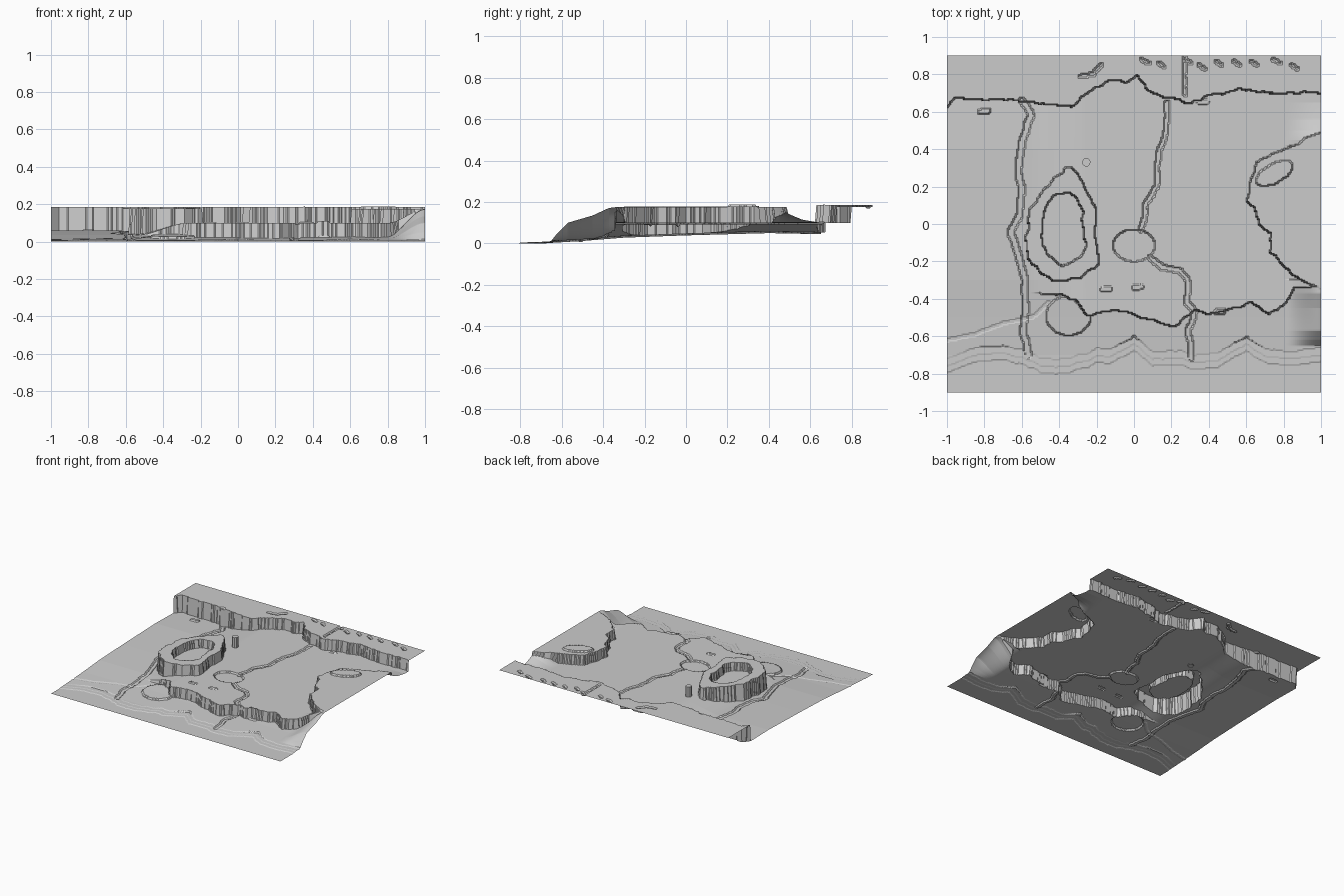
import bpy, bmesh, math
from mathutils import Vector, noise

NX, NY = 280, 252
DX, DY = 2.0 / NX, 1.8 / NY


def lerp(pts, t):
    # piecewise-linear profile lookup
    if t <= pts[0][0]:
        return pts[0][1]
    for (a, va), (b, vb) in zip(pts, pts[1:]):
        if t <= b:
            return va + (vb - va) * (t - a) / (b - a)
    return pts[-1][1]


def smooth(a, b, t):
    t = max(0.0, min(1.0, (t - a) / (b - a)))
    return t * t * (3 - 2 * t)


# Cliff outlines: y as a function of x
BACK = [(-1, .62), (-.96, .68), (-.83, .66), (-.74, .67), (-.6, .66), (-.5, .64), (-.32, .63),
        (-.26, .70), (-.12, .77), (-.04, .76), (.02, .79), (.08, .71), (.2, .67), (.3, .65),
        (.42, .69), (.55, .72), (.7, .70), (1, .70)]
FRONT = [(-.5, -.37), (-.4, -.38), (-.32, -.40), (-.25, -.49), (-.1, -.46), (-.03, -.47),
         (.07, -.51), (.22, -.55), (.27, -.50), (.33, -.46), (.4, -.48), (.5, -.46), (.63, -.42),
         (.72, -.48), (.8, -.44), (.86, -.34), (1, -.33)]
SHORE = [(-1, -.72), (-.85, -.66), (-.7, -.65), (-.6, -.67), (-.5, -.72), (-.35, -.72), (-.2, -.67),
         (-.1, -.66), (0, -.60), (.1, -.68), (.25, -.68), (.33, -.70), (.45, -.69), (.6, -.60),
         (.7, -.67), (.85, -.68), (1, -.66)]
# Right mesa edge: x as a function of y
MESA = [(-.34, .98), (-.28, .86), (-.22, .80), (-.15, .73), (-.05, .73), (0, .67), (.08, .65), (.12, .61),
        (.22, .62), (.33, .66), (.38, .75), (.42, .86), (.46, .92), (.49, 1.0)]
# Ring radius by angle (degrees), outer and inner
RC = (-.37, -.03)
OUTER = [(-180, .20), (-135, .25), (-100, .28), (-75, .27), (-45, .25), (-20, .17), (0, .16), (30, .19),
         (60, .23), (85, .34), (105, .26), (135, .22), (180, .20)]
INNER = [(-180, .115), (-130, .15), (-95, .19), (-60, .17), (-20, .11), (10, .09), (45, .13), (80, .20),
         (110, .19), (150, .13), (180, .115)]
# Ground profiles by y
PLAIN = [(-.7, .008), (-.5, .02), (-.3, .036), (.0, .047), (.4, .058), (.7, .052)]
RIGHT = [(-.66, .0), (-.62, .05), (-.57, .10), (-.45, .135), (-.37, .172), (-.3, .175),
         (.45, .175), (.5, .14), (.56, .115), (.65, .10)]


def height(x, y, back, front, shore):
    j1 = noise.noise(Vector((x * 22, y * 22, 0))) * .014
    j2 = noise.noise(Vector((x * 22, y * 22, 7))) * .014
    # sea, beach and back plateau
    if y < shore - .075:
        return 0.0
    if y < shore - .04:
        return .004
    if y > back + j1:
        return .185
    # low plain rising to the middle plateau
    low = lerp(PLAIN, y) if y > shore else .006
    h = low
    if y > front + j1 * .8 and x > -.6:
        h = low + (.10 - low) * smooth(-.56, -.26, x)
    # low ledge
    if ((x + .35) / .12) ** 2 + ((y + .49) / .105) ** 2 < 1 and y < front:
        h = max(h, low + .012)
    # right mesa and the ramps at its ends
    if -.345 < y < .49 and x > lerp(MESA, y) + j2:
        h = .175
        if ((x - .75) / .1) ** 2 + ((y - .27 - (x - .75) * .4) / .055) ** 2 < 1 + j1 * 15:
            h = .187
    elif x > .76 and (-.66 < y < -.3 or .42 < y < .66):
        h = max(h, h + (lerp(RIGHT, y) - h) * smooth(.80, 1.0, x))
    # ring mesa with basin
    dx, dy = x - RC[0], y - RC[1]
    r = math.hypot(dx, dy)
    if r < .4:
        a = math.degrees(math.atan2(dy, dx))
        if r < lerp(OUTER, a) + j1:
            h = .178 if r > lerp(INNER, a) + j2 else .115
    # lake
    if (x / .112) ** 2 + ((y + .115) / .086) ** 2 < 1:
        h = .088
    return h


# Height field
H = []
for i in range(NX + 1):
    x = -1 + i * DX
    b, f, s = lerp(BACK, x), lerp(FRONT, x), lerp(SHORE, x)
    s += noise.noise(Vector((x * 18, 3, 0))) * .012
    H.append([height(x, -.9 + j * DY, b, f, s) for j in range(NY + 1)])


def carve(path, width, depth):
    # lower (or raise) a band of ground along a path
    seen = set()
    for (x0, y0), (x1, y1) in zip(path, path[1:]):
        n = max(2, int(math.hypot(x1 - x0, y1 - y0) / .004))
        for k in range(n + 1):
            x, y = x0 + (x1 - x0) * k / n, y0 + (y1 - y0) * k / n
            x += noise.noise(Vector((x * 15, y * 15, 2))) * .012
            ci, cj, m = round((x + 1) / DX), round((y + .9) / DY), int(width / DX) + 1
            for i in range(max(0, ci - m), min(NX, ci + m) + 1):
                for j in range(max(0, cj - m), min(NY, cj + m) + 1):
                    if math.hypot(-1 + i * DX - x, -.9 + j * DY - y) < width:
                        seen.add((i, j))
    for i, j in seen:
        H[i][j] = max(0.0, H[i][j] - depth)


# Streams
carve([(.27, .9), (.27, .78), (.27, .69)], .009, .008)
carve([(.18, .65), (.17, .5), (.13, .38), (.12, .2), (.07, .12), (.04, -.03)], .013, .008)
carve([(.09, -.18), (.15, -.23), (.25, -.25), (.3, -.33), (.28, -.42), (.32, -.47), (.29, -.58), (.31, -.72)], .014, .008)
carve([(-.6, .66), (-.55, .58), (-.6, .42), (-.62, .3), (-.6, .2), (-.61, .05), (-.66, -.04),
       (-.62, -.17), (-.58, -.3), (-.58, -.45), (-.59, -.6), (-.56, -.7)], .017, .008)
carve([(-1, -.62), (-.85, -.59), (-.7, -.53), (-.55, -.5), (-.45, -.42)], .01, .004)
# Gullies on the back plateau
for gx, gy in ((.06, .87), (.15, .85), (.29, .87), (.36, .84), (.45, .86), (.55, .86), (.64, .86), (.76, .87), (.86, .84)):
    carve([(gx - .015, gy + .01), (gx + .015, gy - .01)], .009, .008)
carve([(-.28, .79), (-.22, .8), (-.18, .85)], .01, .008)
# Loose rocks
for gx, gy, gh in ((-.8, .6, .01), (-.15, -.35, .006), (.02, -.34, .006), (.46, -.47, .01), (.37, .65, .006)):
    carve([(gx - .02, gy), (gx + .02, gy + .005)], .014, -gh)


def make(name, bm):
    me = bpy.data.meshes.new(name)
    bm.to_mesh(me)
    bm.free()
    ob = bpy.data.objects.new(name, me)
    bpy.context.collection.objects.link(ob)
    return ob


# Terrain sheet
bm = bmesh.new()
V = [[bm.verts.new((-1 + i * DX, -.9 + j * DY, H[i][j])) for j in range(NY + 1)] for i in range(NX + 1)]
for i in range(NX):
    for j in range(NY):
        bm.faces.new((V[i][j], V[i + 1][j], V[i + 1][j + 1], V[i][j + 1]))
make("terrain", bm)

# Rock pillar behind the ring
bm = bmesh.new()
bmesh.ops.create_cone(bm, cap_ends=True, segments=9, radius1=.023, radius2=.023, depth=.085)
bmesh.ops.translate(bm, verts=bm.verts, vec=(-.255, .33, .1375))
bmesh.ops.delete(bm, geom=[f for f in bm.faces if f.normal.z < -.5], context='FACES')
make("rock_pillar", bm)
